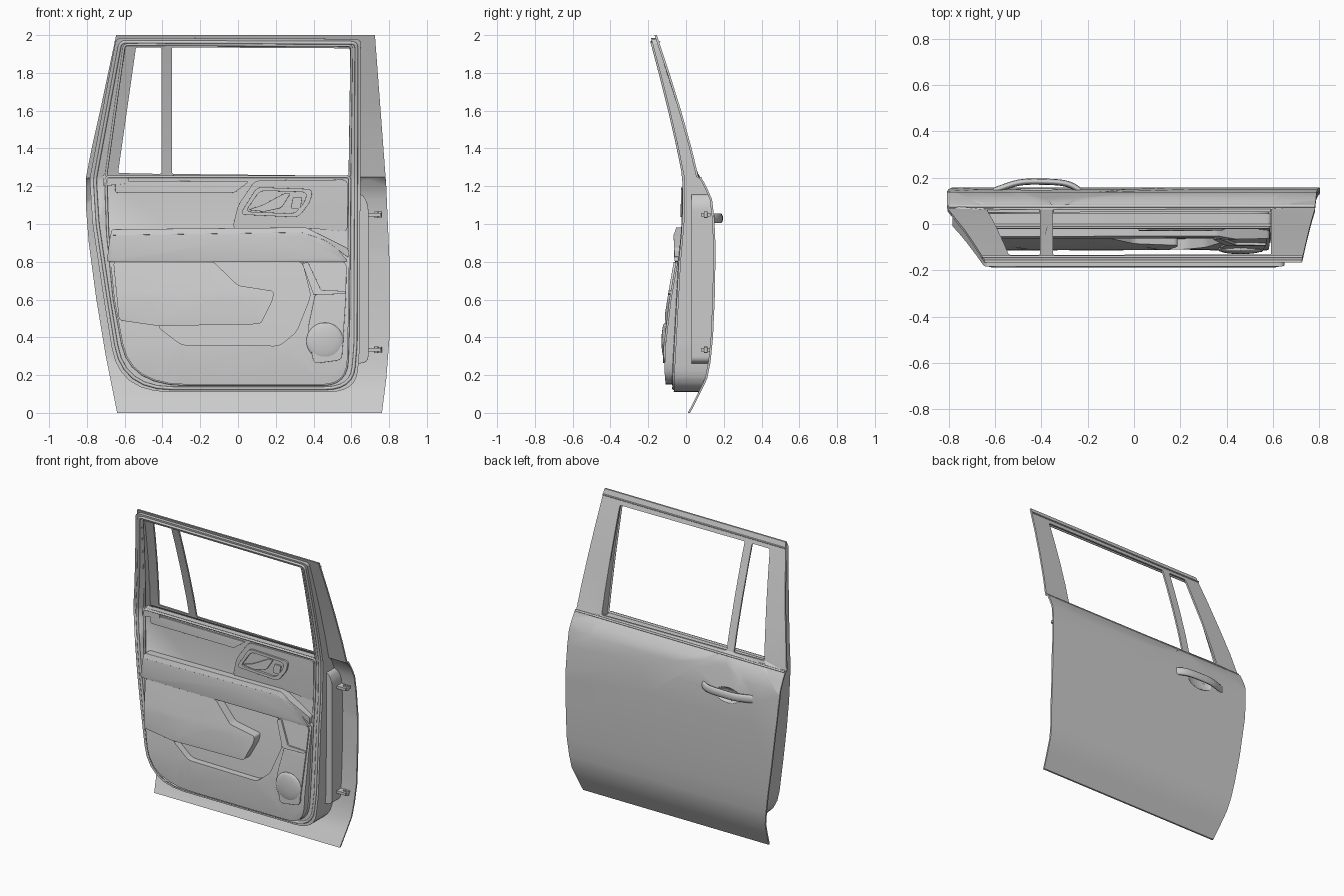
import bpy, bmesh, math
from mathutils import Vector

if "Cube" in bpy.data.objects:
    bpy.data.objects.remove(bpy.data.objects["Cube"])

# ---------- helpers ----------
class Profile:
    """Depth y as a function of height z, from a few (z, y) keys."""
    def __init__(self, *keys):
        self.keys = keys
    def __call__(self, z):
        k = self.keys
        if z <= k[0][0]:
            return k[0][1]
        for (z0, y0), (z1, y1) in zip(k, k[1:]):
            if z <= z1:
                return y0 + (y1 - y0) * (z - z0) / (z1 - z0)
        return k[-1][1]
    def moved(self, d):
        return Profile(*[(z, y + d) for z, y in self.keys])

def rounded(pts, r=0.03, n=6):
    """Closed x-z outline with rounded corners; a point may carry its own radius."""
    out = []
    for i, p in enumerate(pts):
        c = Vector(p[:2])
        rad = p[2] if len(p) > 2 else r
        a, b = Vector(pts[i - 1][:2]) - c, Vector(pts[(i + 1) % len(pts)][:2]) - c
        s = c + a.normalized() * min(rad, a.length * 0.48)
        e = c + b.normalized() * min(rad, b.length * 0.48)
        for j in range(n + 1):
            t = j / n
            out.append(s * (1 - t) ** 2 + c * 2 * t * (1 - t) + e * t * t)
    return out

def finish(name, bm):
    me = bpy.data.meshes.new(name)
    bm.to_mesh(me)
    bm.free()
    ob = bpy.data.objects.new(name, me)
    bpy.context.collection.objects.link(ob)
    return ob

def plate(name, loops, front, back, bevel=0.0):
    """Outline with holes, bent to a front and a back depth profile."""
    bm = bmesh.new()
    for loop in loops:
        vs = [bm.verts.new((p[0], 0, p[1])) for p in loop]
        for i in range(len(vs)):
            bm.edges.new((vs[i - 1], vs[i]))
    bmesh.ops.triangle_fill(bm, use_beauty=True, edges=bm.edges[:], normal=(0, -1, 0))
    for z in sorted({k[0] for k in front.keys + back.keys}):
        bmesh.ops.bisect_plane(bm, geom=bm.verts[:] + bm.edges[:] + bm.faces[:], dist=1e-5,
                               plane_co=(0, 0, z), plane_no=(0, 0, 1))
    first = bm.verts[:]
    new = bmesh.ops.extrude_face_region(bm, geom=bm.faces[:], use_keep_orig=True)["geom"]
    for v in first:
        v.co.y = front(v.co.z)
    for v in new:
        if isinstance(v, bmesh.types.BMVert):
            v.co.y = back(v.co.z)
    bmesh.ops.dissolve_limit(bm, angle_limit=0.003, verts=[], edges=bm.edges[:])
    bmesh.ops.recalc_face_normals(bm, faces=bm.faces[:])
    ob = finish(name, bm)
    if bevel:
        m = ob.modifiers.new("soft_edge", "BEVEL")
        m.width, m.segments, m.limit_method, m.angle_limit = bevel, 3, "ANGLE", math.radians(45)
    return ob

def tube(name, pts, r, cyclic=False, kind="POLY"):
    cu = bpy.data.curves.new(name, "CURVE")
    cu.dimensions, cu.bevel_depth, cu.bevel_resolution, cu.use_fill_caps = "3D", r, 3, True
    sp = cu.splines.new(kind)
    sp.points.add(len(pts) - 1)
    for q, p in zip(sp.points, pts):
        q.co = (*p, 1)
    sp.use_cyclic_u = cyclic
    if kind == "NURBS":
        sp.order_u, sp.use_endpoint_u = 3, True
    ob = bpy.data.objects.new(name, cu)
    bpy.context.collection.objects.link(ob)
    return ob

def follow(loop, prof, step=0.08):
    """Resample a closed outline and lay it on a depth profile."""
    out = []
    for i in range(len(loop)):
        a, b = Vector(loop[i - 1]), Vector(loop[i])
        n = max(1, int((b - a).length / step))
        for j in range(n):
            p = a.lerp(b, j / n)
            out.append((p.x, prof(p.y), p.y))
    return out

def ball(name, loc, size):
    bm = bmesh.new()
    bmesh.ops.create_uvsphere(bm, u_segments=32, v_segments=16, radius=1)
    bmesh.ops.scale(bm, vec=size, verts=bm.verts[:])
    bmesh.ops.translate(bm, vec=loc, verts=bm.verts[:])
    return finish(name, bm)

# ---------- depth profiles ----------
outer = Profile((0, .022), (.1, .073), (.18, .112), (.27, .13), (.4, .143), (.6, .152), (.87, .157),
                (1.03, .15), (1.13, .138), (1.19, .112), (1.235, .088), (1.25, .066),
                (1.4, .03), (1.6, -.026), (1.8, -.088), (2.0, -.155))
skin_in = outer.moved(-.012)
shell_front = Profile((.11, -.065), (.25, -.06), (.8, -.03), (1.0, -.012), (1.24, -.008),
                      (1.4, -.04), (1.6, -.086), (1.8, -.136), (1.98, -.184))
trim_front = Profile((.15, -.108), (.22, -.114), (.35, -.11), (.6, -.08), (.8, -.045),
                     (.97, -.004), (1.25, -.002))
trim_back = Profile((.15, -.03), (.8, .01), (1.25, .045))

# ---------- outer skin with two window openings ----------
edge = [(-.64, 0), (-.70, .3), (-.75, .6), (-.79, .9), (-.806, 1.1), (-.806, 1.24), (-.775, 1.4),
        (-.73, 1.6), (-.645, 2), (.725, 2), (.755, 1.6), (.785, 1.2), (.802, .8), (.802, .4),
        (.785, .18), (.762, 0)]
main_win = rounded([(-.35, 1.265), (-.35, 1.935), (.592, 1.93), (.592, 1.255)], .01, 2)
rear_win = rounded([(-.635, 1.27), (-.54, 1.935), (-.405, 1.935), (-.405, 1.265)], .01, 2)
skin = plate("outer_skin", [edge, main_win, rear_win], skin_in, outer)

# ---------- inner shell ring and seals ----------
shell_edge = rounded([(-.645, 1.985), (-.785, 1.24), (-.77, 1.0), (-.71, .6), (-.63, .11, .27),
                      (.625, .11, .15), (.645, .35), (.65, 1.98)], .03)
lower = [(-.69, .95), (-.655, .6), (-.57, .15, .3), (.575, .15, .13), (.585, .5)]
shell_hole = rounded([(-.602, 1.95), (-.70, 1.25)] + lower + [(.592, 1.25), (.602, 1.945)], .02)
plate("inner_shell", [shell_edge, shell_hole], shell_front, outer.moved(-.008), .006)
seal_edge = [(p.x * .965, 1.02 + (p.y - 1.02) * .978) for p in shell_edge]
tube("weather_seal", follow(seal_edge, shell_front), .009, True)
win_loop = rounded([(-.70, 1.25), (-.602, 1.95), (.602, 1.945), (.592, 1.25)], .02)
tube("window_seal", follow(win_loop, shell_front.moved(.004)), .007, True)
plate("hinge_face", [rounded([(.58, .25), (.69, .27), (.69, 1.1), (.66, 1.16), (.58, 1.16)], .03)],
      Profile((.25, .03), (1.16, .03)), outer.moved(-.008), .006)

# ---------- trim panel with storage recess ----------
trim_edge = rounded([(-.70, 1.25)] + lower + [(.592, 1.25)], .02)
recess = rounded([(-.43, .46), (-.30, .36), (.22, .355), (.31, .43), (.385, .62), (.34, .80),
                  (-.18, .80), (-.02, .6), (-.05, .5)], .03)
plate("trim_panel", [trim_edge, recess], trim_front, trim_back, .008)
plate("recess_floor", [[(-.5, .3), (.42, .3), (.42, .82), (-.5, .82)]],
      trim_front.moved(.045), trim_front.moved(.07))
tube("trim_piping", follow(trim_edge, shell_front.moved(-.004)), .007, True)
pocket = rounded([(-.63, .49), (-.66, .80), (-.13, .80), (.0, .675), (.19, .645), (.185, .60),
                  (.12, .47), (-.42, .46)], .02)
plate("map_pocket", [pocket], Profile((.46, -.108), (.52, -.112), (.64, -.093), (.8, -.056)),
      trim_front.moved(.055), .01)
column = rounded([(.33, .80), (.415, .66), (.37, .45), (.40, .26), (.55, .28), (.572, .62),
                  (.575, .80)], .03)
plate("speaker_column", [column], trim_front.moved(-.009), trim_front.moved(.02), .004)
plate("column_ledge", [rounded([(.40, .625), (.34, .79), (.37, .80), (.44, .65), (.57, .645),
      (.57, .63)], .01)], trim_front.moved(-.02), trim_front.moved(.01), .004)
ball("speaker_grille", (.46, -.11, .38), (.098, .02, .098))

# ---------- armrest and upper trim ----------
arm = rounded([(-.695, .80), (-.675, .955), (.34, .968), (.48, .92), (.585, .80)], .02)
plate("armrest", [arm], Profile((.79, -.056), (.82, -.063), (.93, -.062), (.97, -.05)),
      Profile((.79, .01), (.97, .01)), .01)
plate("armrest_cap", [rounded([(-.675, .94), (-.67, .972), (.36, .982), (.585, .87), (.585, .82),
      (.47, .91), (.34, .955)], .015)], Profile((.8, -.06), (.94, -.066), (.98, -.052)),
      Profile((.8, .01), (.98, .01)), .006)
plate("belt_pad", [rounded([(-.65, 1.165), (-.65, 1.228), (.06, 1.225), (-.02, 1.165)], .015)],
      Profile((1.16, -.016), (1.19, -.018), (1.23, -.012)), Profile((1.16, .02), (1.23, .02)), .005)
plate("belt_bracket", [rounded([(-.715, 1.2), (-.715, 1.26), (-.58, 1.245), (-.58, 1.215)], .01)],
      Profile((1.2, -.018), (1.26, -.016)), Profile((1.2, .03), (1.26, .03)), .004)
plate("handle_pod", [rounded([(-.03, .975), (.0, 1.1), (.09, 1.23), (.58, 1.235), (.58, .96),
      (.4, .975)], .03)], Profile((.95, -.012), (1.1, -.015), (1.235, -.012)),
      Profile((.95, .02), (1.235, .02)), .006)
bezel = [(.01, 1.05), (.10, 1.195), (.395, 1.185), (.385, 1.12), (.32, 1.035)]
inner = [(.20 + (x - .20) * .84, 1.117 + (z - 1.117) * .76) for x, z in bezel]
plate("inner_handle_bezel", [rounded(bezel), rounded(inner)],
      Profile((1.03, -.03), (1.2, -.025)), Profile((1.03, .01), (1.2, .01)), .005)
plate("inner_handle_lever", [rounded([(.05, 1.075), (.13, 1.10), (.25, 1.165), (.28, 1.165),
      (.23, 1.085), (.14, 1.065)], .02)], Profile((1.06, -.028), (1.17, -.023)),
      Profile((1.06, .01), (1.17, .01)), .004)
plate("lock_switch", [rounded([(.28, 1.08), (.29, 1.14), (.34, 1.14), (.33, 1.08)], .01)],
      Profile((1.08, -.025), (1.14, -.023)), Profile((1.08, .01), (1.14, .01)), .003)

# ---------- outside handle with finger dish ----------
grip = tube("outer_handle", [(-.605, .143, 0), (-.565, .158, 0), (-.49, .183, 0), (-.38, .183, 0),
            (-.30, .178, 0), (-.25, .158, 0), (-.235, .143, 0)], .0135, kind="NURBS")
grip.location.z, grip.scale.z = 1.03, 2.0
dish_back = plate("finger_dish", [[(-.55, .94), (-.29, .94), (-.29, 1.09), (-.55, 1.09)]],
                  outer.moved(-.05), outer.moved(-.01))
cutter = ball("dish_cutter", (-.42, .16, 1.015), (.10, .03, .055))
cutter.hide_render = True
cutter.display_type = "WIRE"
for ob in (skin, dish_back):
    m = ob.modifiers.new("dish_cut", "BOOLEAN")
    m.object, m.operation, m.solver = cutter, "DIFFERENCE", "EXACT"

# ---------- outside mouldings ----------
tube("belt_moulding", [(-.80, .077, 1.243), (.782, .077, 1.243)], .007)
tube("roof_moulding", [(-.655, -.141, 1.965), (.727, -.141, 1.965)], .005)

# ---------- hinges ----------
for label, z in (("upper", 1.05), ("lower", .335)):
    bm = bmesh.new()
    bmesh.ops.create_cube(bm, size=1)
    bmesh.ops.scale(bm, vec=(.09, .05, .018), verts=bm.verts[:])
    bmesh.ops.translate(bm, vec=(.712, .105, z), verts=bm.verts[:])
    for x, h in ((.732, .034), (.752, .03)):
        v = bmesh.ops.create_cone(bm, cap_ends=True, segments=16, radius1=.01, radius2=.01, depth=h)["verts"]
        bmesh.ops.translate(bm, vec=(x, .105, z), verts=v)
    finish(label + "_hinge", bm)

# ---------- smooth shading ----------
bpy.ops.object.select_all(action="DESELECT")
for ob in bpy.data.objects:
    if ob.type == "MESH":
        ob.select_set(True)
        bpy.context.view_layer.objects.active = ob
bpy.ops.object.shade_smooth_by_angle(angle=math.radians(30))
skin.modifiers.new("even_normals", "WEIGHTED_NORMAL").keep_sharp = True
